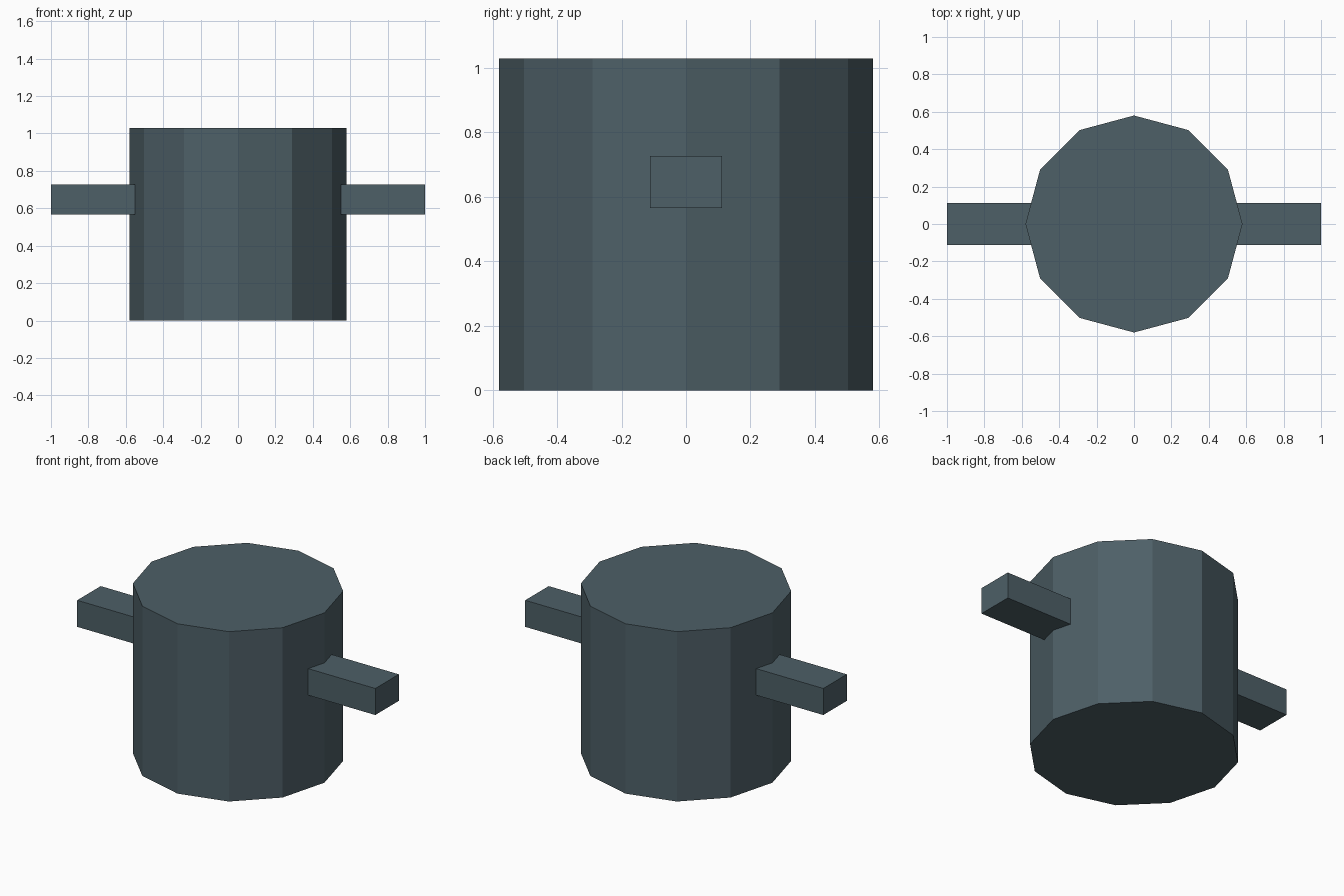
import bpy

if "Cube" in bpy.data.objects:
    bpy.data.objects.remove(bpy.data.objects["Cube"])

# Single slate colour
slate = bpy.data.materials.new("slate_grey")
slate.diffuse_color = (0.075, 0.115, 0.135, 1.0)
slate.use_nodes = True
slate.node_tree.nodes["Principled BSDF"].inputs["Base Color"].default_value = slate.diffuse_color

RADIUS, HEIGHT = 0.58, 1.03

# Twelve-sided body, one corner pointing along +x
bpy.ops.mesh.primitive_cylinder_add(vertices=12, radius=RADIUS, depth=HEIGHT,
                                    location=(0, 0, HEIGHT / 2))
body = bpy.context.object
body.name = "body"
body.data.materials.append(slate)

# Square-edged handles on both sides, rooted inside the body
INNER, OUTER = 0.5, 1.0
for side, label in ((-1, "left"), (1, "right")):
    bpy.ops.mesh.primitive_cube_add(size=1, location=(side * (INNER + OUTER) / 2, 0, 0.646))
    handle = bpy.context.object
    handle.name = label + "_handle"
    handle.scale = (OUTER - INNER, 0.225, 0.161)
    bpy.ops.object.transform_apply(location=False, rotation=False, scale=True)
    handle.data.materials.append(slate)
